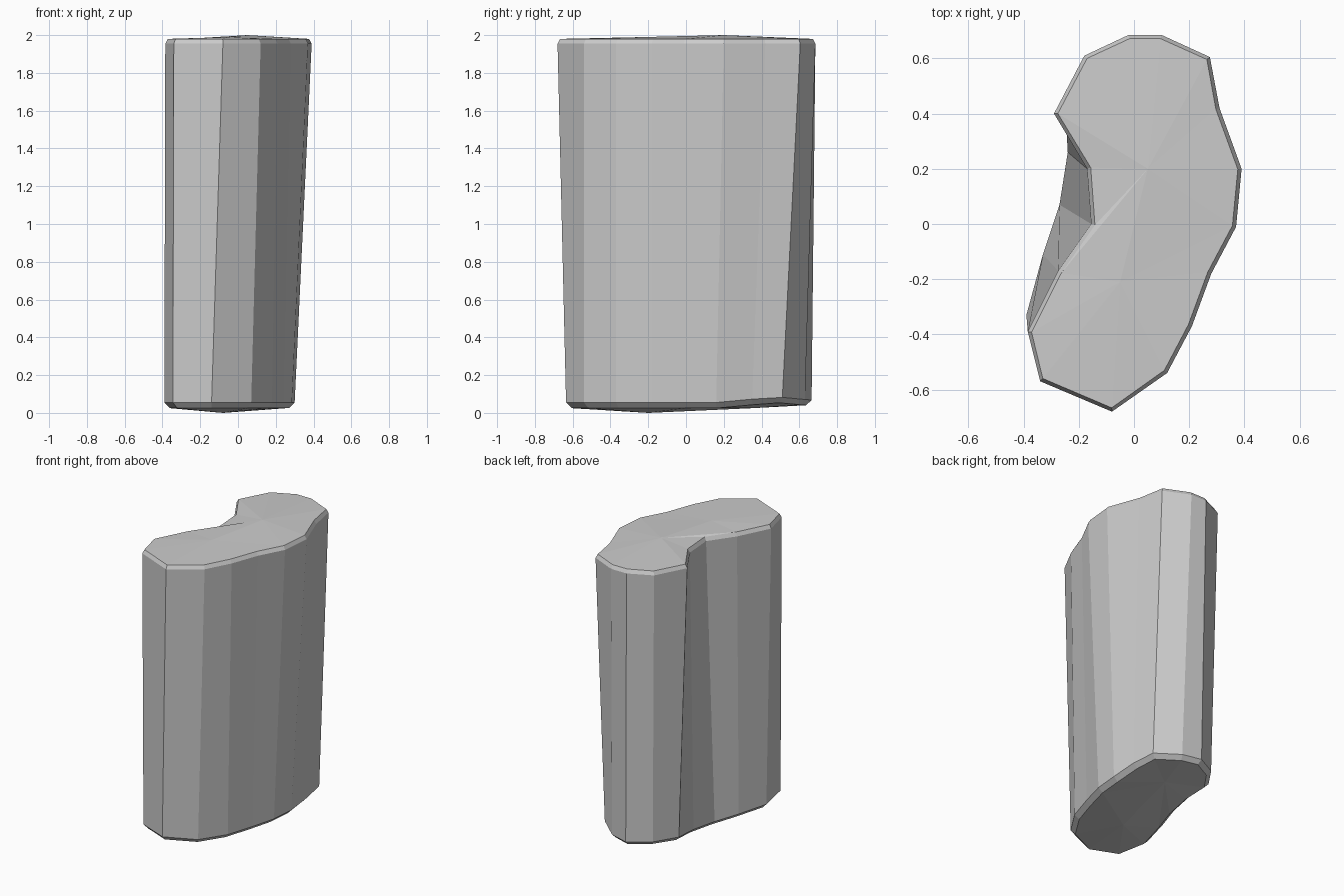
import bpy, bmesh
from mathutils import Vector

if "Cube" in bpy.data.objects:
    bpy.data.objects.remove(bpy.data.objects["Cube"])

# Kidney-shaped outlines, counter-clockwise, same point order at top and bottom
TOP = [(-.34, -.57), (-.08, -.68), (.12, -.54), (.21, -.37), (.28, -.18), (.37, -.01),
       (.39, .20), (.31, .42), (.275, .605), (.10, .685), (-.02, .685), (-.18, .61),
       (-.29, .40), (-.17, .20), (-.155, 0), (-.275, -.17), (-.385, -.39)]
BOTTOM = [(-.345, -.55), (-.14, -.635), (.07, -.54), (.18, -.37), (.24, -.18), (.285, -.01),
          (.30, .16), (.295, .35), (.27, .51), (.13, .63), (0, .665), (-.15, .58),
          (-.25, .435), (-.24, .26), (-.27, .07), (-.33, -.11), (-.39, -.33)]
N = len(TOP)


def inset(points, amount):
    """Move every outline point inwards along its averaged edge normal."""
    out = []
    for i, p in enumerate(points):
        t = (Vector(points[(i + 1) % N]) - Vector(points[i - 1])).normalized()
        out.append((p[0] - t.y * amount, p[1] + t.x * amount))
    return out


def lower_z(y):
    """The bottom rim lifts slightly towards the back."""
    return .055 + .03 * max(0, 1 - abs(y - .48) / .32)


bm = bmesh.new()


def ring(points, height):
    return [bm.verts.new((x, y, height(y))) for x, y in points]


# Side wall with a small bevel at both ends
rings = [ring(inset(BOTTOM, .03), lambda y: lower_z(y) - .03),
         ring(BOTTOM, lower_z),
         ring(TOP, lambda y: 1.955),
         ring(inset(TOP, .014), lambda y: 1.98)]
for a, b in zip(rings, rings[1:]):
    for i in range(N):
        j = (i + 1) % N
        bm.faces.new((a[i], a[j], b[j], b[i]))


# Gently domed caps, fanned around two inner points
def cap(loop, front, back):
    f, k = bm.verts.new(front), bm.verts.new(back)
    hub = [k if 5 <= i <= 14 else f for i in range(N)]
    for i in range(N):
        j = (i + 1) % N
        bm.faces.new((loop[i], loop[j], hub[i]))
        if hub[i] != hub[j]:
            bm.faces.new((loop[j], hub[j], hub[i]))


cap(rings[3], (-.05, -.21, 1.99), (.05, .20, 2.0))
cap(rings[0], (-.08, -.20, 0), (.04, .35, .025))

bmesh.ops.recalc_face_normals(bm, faces=bm.faces)
mesh = bpy.data.meshes.new("stone_pillar")
bm.to_mesh(mesh)
bm.free()
pillar = bpy.data.objects.new("stone_pillar", mesh)
bpy.context.collection.objects.link(pillar)
